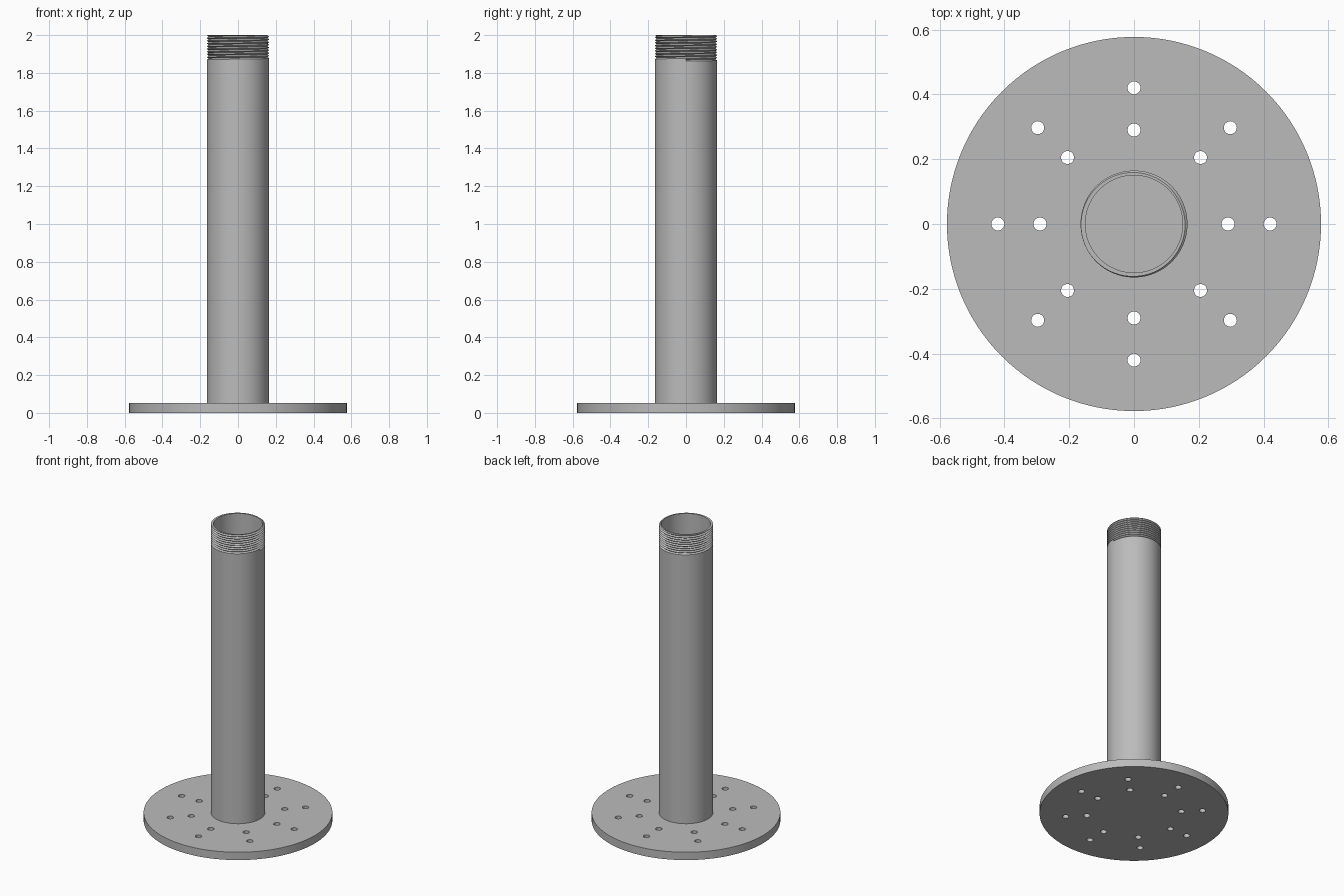
import bpy, bmesh, math
from mathutils import Matrix, Vector

cube = bpy.data.objects.get("Cube")
if cube:
    bpy.data.objects.remove(cube, do_unlink=True)

steel = bpy.data.materials.new("grey steel")
steel.use_nodes = True
GREY = (0.5, 0.5, 0.5, 1)
steel.diffuse_color = GREY
steel.node_tree.nodes["Principled BSDF"].inputs["Base Color"].default_value = GREY

PLATE_R, PLATE_H = 0.577, 0.053
PIPE_R, BORE_R, ROOT_R = 0.165, 0.15, 0.156
TOP, THREAD_Z, PITCH = 2.0, 1.862, 0.0144
SEGMENTS = 96


def make_object(name, bm):
    bmesh.ops.recalc_face_normals(bm, faces=bm.faces)
    mesh = bpy.data.meshes.new(name)
    bm.to_mesh(mesh)
    bm.free()
    mesh.materials.append(steel)
    obj = bpy.data.objects.new(name, mesh)
    bpy.context.collection.objects.link(obj)
    return obj


def add_cylinder(bm, radius, height, centre, sides):
    bmesh.ops.create_cone(bm, cap_ends=True, segments=sides, radius1=radius,
                          radius2=radius, depth=height,
                          matrix=Matrix.Translation(centre))


def smooth(obj):
    bpy.ops.object.select_all(action='DESELECT')
    obj.select_set(True)
    bpy.context.view_layer.objects.active = obj
    bpy.ops.object.shade_smooth_by_angle(angle=math.radians(30))


# Round base plate with two rings of bolt holes
bm = bmesh.new()
add_cylinder(bm, PLATE_R, PLATE_H, (0, 0, PLATE_H / 2), 128)
plate = make_object("base_plate", bm)

bm = bmesh.new()
for ring in (0.29, 0.42):
    for i in range(8):
        a = i * math.pi / 4
        add_cylinder(bm, 0.02, 0.2, (ring * math.cos(a), ring * math.sin(a), 0), 32)
cutter = make_object("bolt_hole_cutter", bm)
cutter.hide_render = True

cut = plate.modifiers.new("bolt holes", 'BOOLEAN')
cut.operation = 'DIFFERENCE'
cut.solver = 'EXACT'
cut.object = cutter
bpy.context.view_layer.objects.active = plate
bpy.ops.object.modifier_apply(modifier=cut.name)
bpy.data.objects.remove(cutter, do_unlink=True)
smooth(plate)


# Pipe wall: closed profile swept round, with a helical thread at the top
def profile(turn):
    start = THREAD_Z + PITCH * turn
    points = [(BORE_R, PLATE_H - 0.01), (PIPE_R, PLATE_H - 0.01)]
    for k in range(2 * math.ceil((TOP - THREAD_Z) / PITCH) + 1):
        z = min(start + k * PITCH / 2, TOP)
        phase = ((z - start) / PITCH) % 1
        crest = abs(2 * phase - 1)          # 1 on the crest, 0 in the groove
        points.append((ROOT_R + (PIPE_R - ROOT_R) * crest, z))
    return points + [(BORE_R, TOP)]


bm = bmesh.new()
columns = []
for s in range(SEGMENTS + 1):
    a = math.tau * s / SEGMENTS
    columns.append([bm.verts.new(Vector((r * math.cos(a), r * math.sin(a), z)))
                    for r, z in profile(s / SEGMENTS)])
# The last column meets the first one turn higher up the helix
for left, right in zip(columns, columns[1:]):
    for i in range(len(left)):
        j = (i + 1) % len(left)
        bm.faces.new((left[i], right[i], right[j], left[j]))
bmesh.ops.remove_doubles(bm, verts=bm.verts, dist=0.00005)
bmesh.ops.dissolve_degenerate(bm, edges=bm.edges, dist=0.00005)
# Close the small step where the thread begins
bmesh.ops.holes_fill(bm, edges=[e for e in bm.edges if e.is_boundary], sides=0)
smooth(make_object("threaded_pipe", bm))
